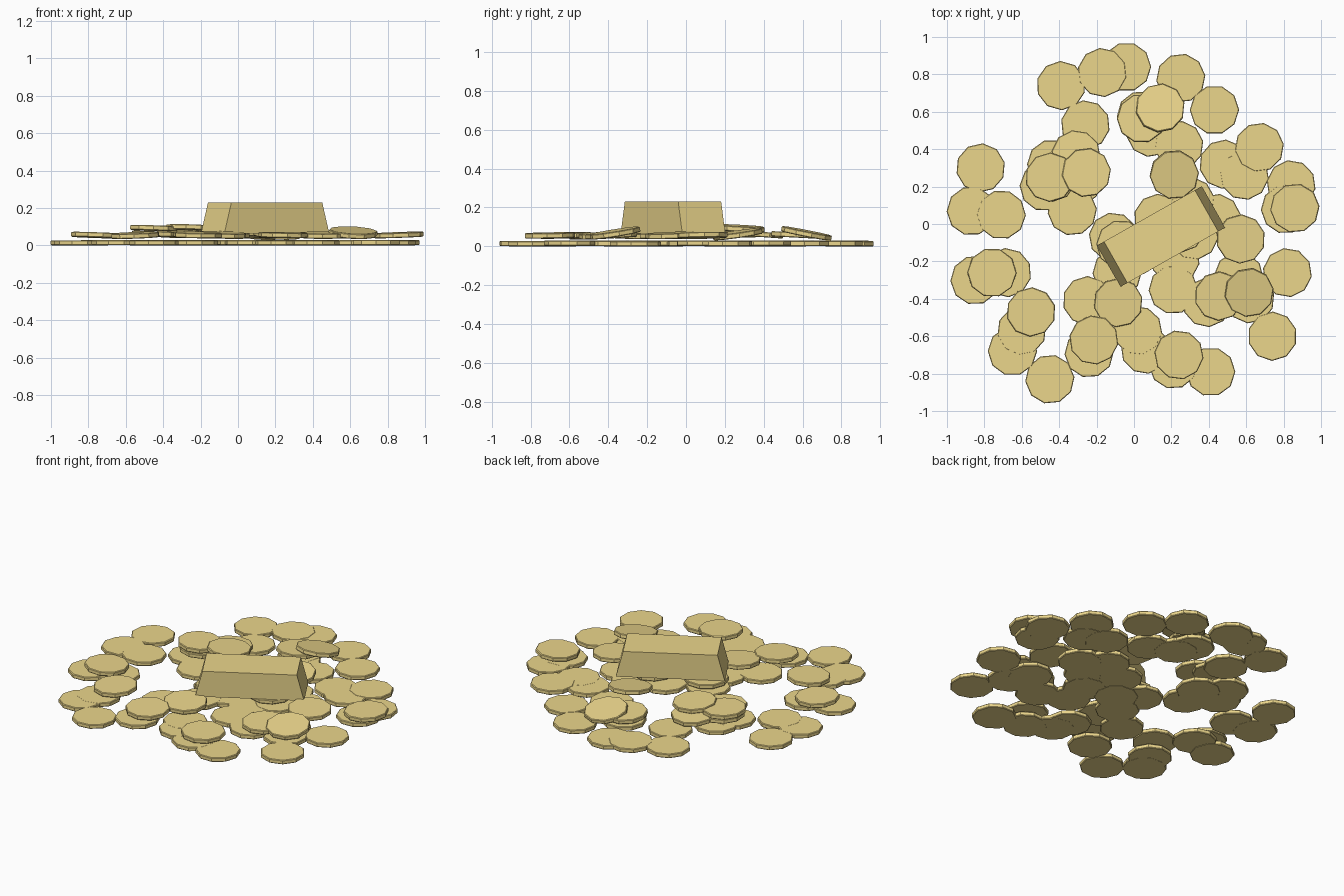
import bpy, bmesh, random
from math import radians, cos, sin, tau
from mathutils import Matrix, Vector

if "Cube" in bpy.data.objects:
    bpy.data.objects.remove(bpy.data.objects["Cube"])

random.seed(4)
gold = bpy.data.materials.new("gold")
gold.diffuse_color = (0.83, 0.67, 0.26, 1)
gold.use_nodes = True
gold.node_tree.nodes["Principled BSDF"].inputs["Base Color"].default_value = gold.diffuse_color

R, T, SIDES = 0.132, 0.027, 10          # coin radius, thickness, sides


def finish(bm, name):
    bmesh.ops.recalc_face_normals(bm, faces=bm.faces)
    me = bpy.data.meshes.new(name)
    bm.to_mesh(me)
    bm.free()
    me.materials.append(gold)
    ob = bpy.data.objects.new(name, me)
    bpy.context.collection.objects.link(ob)
    return ob


def loft(bm, rings):
    """Skin closed rings of points and cap both ends."""
    loops = [[bm.verts.new(p) for p in r] for r in rings]
    for a, b in zip(loops, loops[1:]):
        for i in range(len(a)):
            j = (i + 1) % len(a)
            bm.faces.new((a[i], a[j], b[j], b[i]))
    bm.faces.new(loops[0][::-1])
    bm.faces.new(loops[-1])


def coin(bm, x, y, z, tilt_x=0, tilt_y=0):
    """Low-poly coin centred on (x, y, z), with a small rim chamfer."""
    m = (Matrix.Translation((x, y, z))
         @ Matrix.Rotation(radians(tilt_y), 4, 'Y')
         @ Matrix.Rotation(radians(tilt_x), 4, 'X')
         @ Matrix.Rotation(random.uniform(0, tau), 4, 'Z'))
    c = 0.004
    profile = [(R - c, -T / 2), (R, -T / 2 + c), (R, T / 2 - c), (R - c, T / 2)]
    loft(bm, [[m @ Vector((r * cos(tau * i / SIDES), r * sin(tau * i / SIDES), h))
               for i in range(SIDES)] for r, h in profile])


# Coins lying flat on the ground (x, y)
ground = [
    (-.82, .30), (-.87, .07), (-.71, .05), (-.39, .74), (-.17, .81), (-.04, .84),
    (.25, .78), (.43, .61), (-.26, .53), (.67, .41), (.48, .32), (.59, .26),
    (.84, .21), (.81, .08), (-.33, .07), (.09, .49), (.24, .42), (.04, .58),
    (-.44, .32), (-.48, .20), (-.31, .22), (.44, .03), (.30, .12), (.13, .03),
    (-.11, -.07), (.02, -.14), (-.09, -.26), (.22, -.19), (.21, -.35), (.32, -.06),
    (.82, -.26), (.56, -.28), (.62, -.40), (.39, -.42), (.74, -.60), (.41, -.79),
    (.21, -.75), (.06, -.67), (.02, -.57), (-.25, -.41), (-.24, -.69),
    (-.45, -.83), (-.65, -.68), (-.60, -.57), (-.68, -.26), (-.85, -.30),
]
bm = bmesh.new()
for i, (x, y) in enumerate(ground):
    coin(bm, x, y, T / 2 + 0.0005 * (i % 5))
finish(bm, "ground_coins")

# Coins resting on others (x, y, z, tilt about x, tilt about y)
upper = [
    (.86, .085, .056, 1, -2), (.57, -.08, .056, 2, 2), (.455, -.385, .055, 3, 0),
    (.615, -.365, .068, 9, 3), (.24, -.70, .056, 1, 1), (-.085, -.42, .056, 3, 2),
    (-.215, -.62, .056, 2, 1), (-.55, -.47, .054, 2, -2), (-.76, -.26, .055, -1, 2),
    (-.07, -.11, .052, 0, 0), (.215, .265, .062, 8, 3), (.04, .565, .058, -3, 0),
    (.14, .62, .066, -11, 2), (-.31, .37, .062, -4, 0), (-.44, .25, .062, 0, 2),
    (-.45, .25, .092, -1, 2), (-.255, .275, .093, -3, 2), (.25, -.02, .052, 0, 0),
]
bm = bmesh.new()
for c in upper:
    coin(bm, *c)
finish(bm, "upper_coins")

# Gold bar: sloped ends, upright long sides
bm = bmesh.new()
loft(bm, [[(sx * hl, sy * 0.127, z) for sx, sy in ((-1, -1), (1, -1), (1, 1), (-1, 1))]
          for hl, z in ((0.322, 0.065), (0.279, 0.23))])
bar = finish(bm, "gold_bar")
bar.location = (0.145, -0.067, 0)
bar.rotation_euler.z = radians(29.5)
